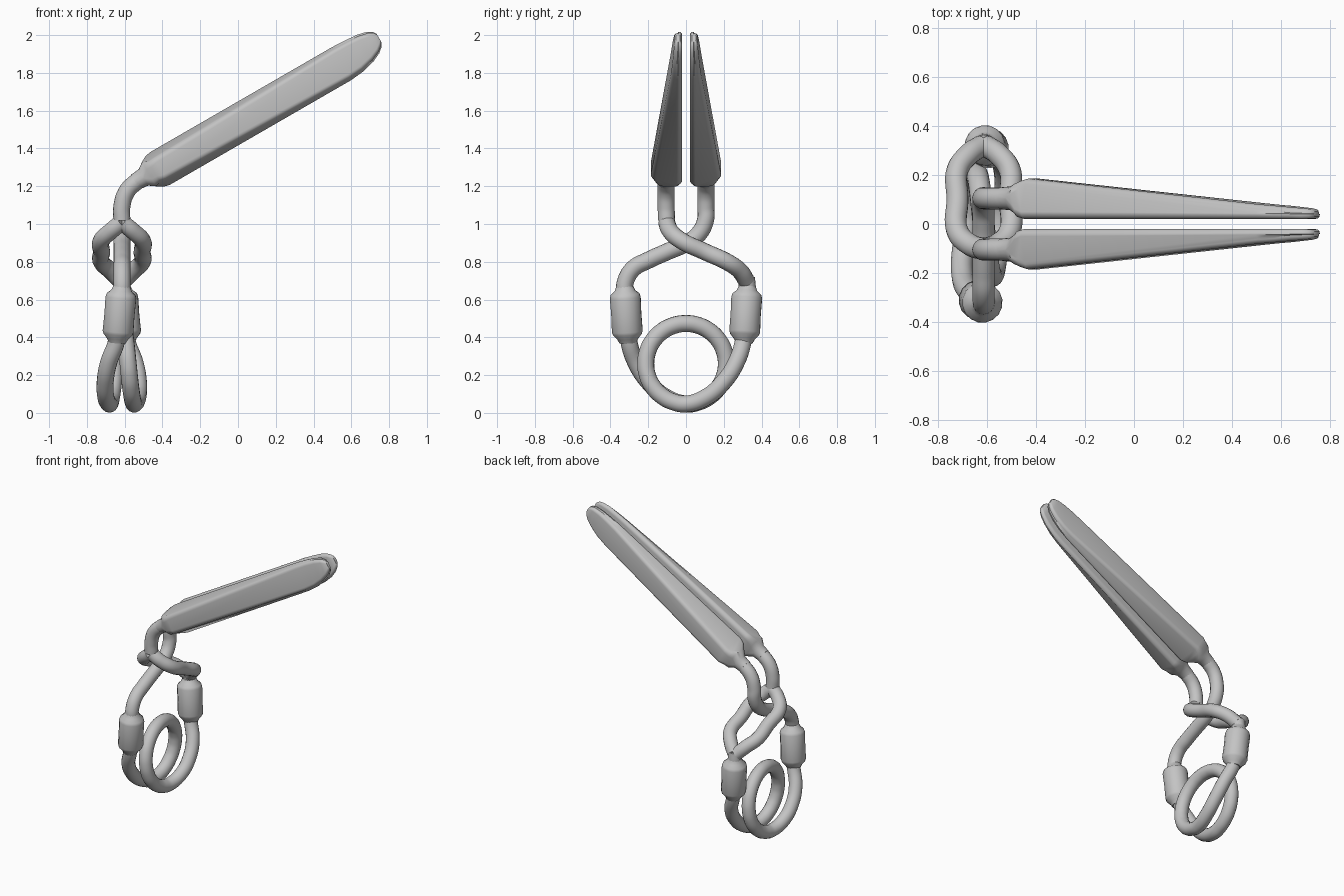
import bpy, bmesh, math
from mathutils import Vector

cube = bpy.data.objects.get("Cube")
if cube:
    bpy.data.objects.remove(cube, do_unlink=True)

STEM_X = -0.615      # x of the vertical wire plane
WIRE = 0.045         # wire radius

metal = bpy.data.materials.new("plain_grey_metal")
metal.use_nodes = True
grey = (0.55, 0.55, 0.55, 1)
metal.diffuse_color = grey
bsdf = metal.node_tree.nodes["Principled BSDF"]
bsdf.inputs["Base Color"].default_value = grey
bsdf.inputs["Roughness"].default_value = 0.5


def activate(ob):
    bpy.ops.object.select_all(action='DESELECT')
    ob.select_set(True)
    bpy.context.view_layer.objects.active = ob


def tube(name, points, radii=None, handle='AUTO'):
    """Round rod through the points, with x measured from the stem plane."""
    cu = bpy.data.curves.new(name, 'CURVE')
    cu.dimensions = '3D'
    cu.bevel_depth = WIRE
    cu.bevel_resolution = 6
    cu.resolution_u = 8
    cu.use_fill_caps = True
    sp = cu.splines.new('BEZIER')
    sp.bezier_points.add(len(points) - 1)
    for i, (bp, p) in enumerate(zip(sp.bezier_points, points)):
        bp.co = (p[0] + STEM_X, p[1], p[2])
        bp.handle_left_type = bp.handle_right_type = handle
        bp.radius = radii[i] if radii else 1
    ob = bpy.data.objects.new(name, cu)
    bpy.context.collection.objects.link(ob)
    cu.materials.append(metal)
    activate(ob)
    bpy.ops.object.convert(target='MESH')
    bpy.ops.object.shade_smooth_by_angle(angle=math.radians(50))
    return ob


def half_turn(points):
    return [(-x, -y, z) for x, y, z in points]


# Wire bends below the blades, and the long crossing arm
bend = [(0.125, 0.105, 1.253), (0.08, 0.105, 1.225), (0.025, 0.105, 1.17),
        (0, 0.105, 1.09), (0, 0.103, 1.02)]
crossing = [(0, 0.065, 0.945), (0, 0, 0.897), (0, -0.1, 0.853), (0, -0.2, 0.808)]
shoulder = [(0, -0.28, 0.763), (0, -0.322, 0.69), (0, -0.325, 0.62)]
tube("crossing_arm", bend + crossing + shoulder)
tube("loop_arm_bend", [(x, -y, z) for x, y, z in bend])

# Long eye that the crossing arm passes through
for side, label in ((-1, "right"), (1, "left")):
    eye = [(0, -0.103, 1.01), (0.055, -0.085, 0.965), (0.107, -0.03, 0.915),
           (0.107, 0.1, 0.853), (0.107, 0.22, 0.798), (0.06, 0.285, 0.752),
           (0.008, 0.32, 0.70)]
    tube("eye_strand_" + label, [(x * side, y, z) for x, y, z in eye])
tube("eye_stem", [(0, 0.32, 0.715), (0, 0.325, 0.66), (0, 0.325, 0.6)])

# Collars
top, base = Vector((0, -0.325, 0.67)), Vector((-0.025, -0.307, 0.37))
profile = [(0, 1), (0.08, 1.25), (0.14, 1.72), (0.2, 1.84), (0.5, 1.8),
           (0.8, 1.84), (0.85, 1.72), (0.93, 1.25), (1, 1)]
axis = [tuple(top.lerp(base, t)) for t, r in profile]
widths = [r for t, r in profile]
tube("front_collar", axis, widths, 'VECTOR')
tube("back_collar", half_turn(axis), widths, 'VECTOR')

# Spring coil with its two legs
leg = [(-0.015, -0.315, 0.5), (-0.028, -0.303, 0.38), (-0.07, -0.265, 0.265),
       (-0.088, -0.2, 0.165), (-0.085, -0.11, 0.085)]
coil = []
STEPS = 20
for i in range(STEPS + 1):
    a = math.tau * i / STEPS
    coil.append((-0.067 + 0.134 * i / STEPS, 0.213 * math.sin(a),
                 0.26 - 0.213 * math.cos(a)))
tube("spring", leg + coil + half_turn(leg)[::-1])


# Blades: rounded sections lofted along a thirty degree slope
def section(lo, hi, y_in, y_out, r):
    r = min(r, (hi - lo) / 2, (y_out - y_in) / 2)
    slant = max(0, min(0.2 * (y_out - y_in), (hi - lo) / 2 - r))
    if y_in > 0.04:
        slant = 0
    corners = [(y_out - r, hi - r - slant), (y_in + r, hi - r),
               (y_in + r, lo + r), (y_out - r, lo + r + slant)]
    pts = []
    for q, (y, n) in enumerate(corners):
        for k in range(6):
            a = math.pi / 2 * (q + k / 5)
            pts.append((y + r * math.cos(a), n + r * math.sin(a)))
    return pts


# distance along, low edge, high edge, inner y, outer y, corner radius
stations = [(0.14, 1.285, 1.375, 0.06, 0.15, 0.045),
            (0.19, 1.28, 1.38, 0.056, 0.154, 0.047),
            (0.225, 1.255, 1.405, 0.043, 0.165, 0.045),
            (0.255, 1.235, 1.422, 0.028, 0.178, 0.035),
            (0.29, 1.226, 1.428, 0.02, 0.186, 0.03),
            (1.40, 1.226, 1.428, 0.02, 0.08, 0.024),
            (1.48, 1.234, 1.424, 0.02, 0.074, 0.022),
            (1.55, 1.252, 1.418, 0.02, 0.068, 0.022),
            (1.60, 1.275, 1.406, 0.02, 0.064, 0.02),
            (1.627, 1.298, 1.39, 0.023, 0.06, 0.018),
            (1.639, 1.32, 1.37, 0.031, 0.052, 0.01)]


def blade(name, side):
    ca, sa = math.cos(math.radians(30)), math.sin(math.radians(30))
    bm = bmesh.new()
    rings = []
    for u, *shape in stations:
        rings.append([bm.verts.new((u * ca - n * sa, side * y, u * sa + n * ca))
                      for y, n in section(*shape)])
    count = len(rings[0])
    for a, b in zip(rings, rings[1:]):
        for i in range(count):
            j = (i + 1) % count
            bm.faces.new((a[i], a[j], b[j], b[i]))
    bm.faces.new(rings[0])
    bm.faces.new(rings[-1])
    bmesh.ops.remove_doubles(bm, verts=bm.verts, dist=0.0001)
    bmesh.ops.recalc_face_normals(bm, faces=bm.faces)
    me = bpy.data.meshes.new(name)
    bm.to_mesh(me)
    bm.free()
    me.materials.append(metal)
    ob = bpy.data.objects.new(name, me)
    bpy.context.collection.objects.link(ob)
    activate(ob)
    bpy.ops.object.shade_smooth_by_angle(angle=math.radians(40))


blade("front_blade", -1)
blade("back_blade", 1)
